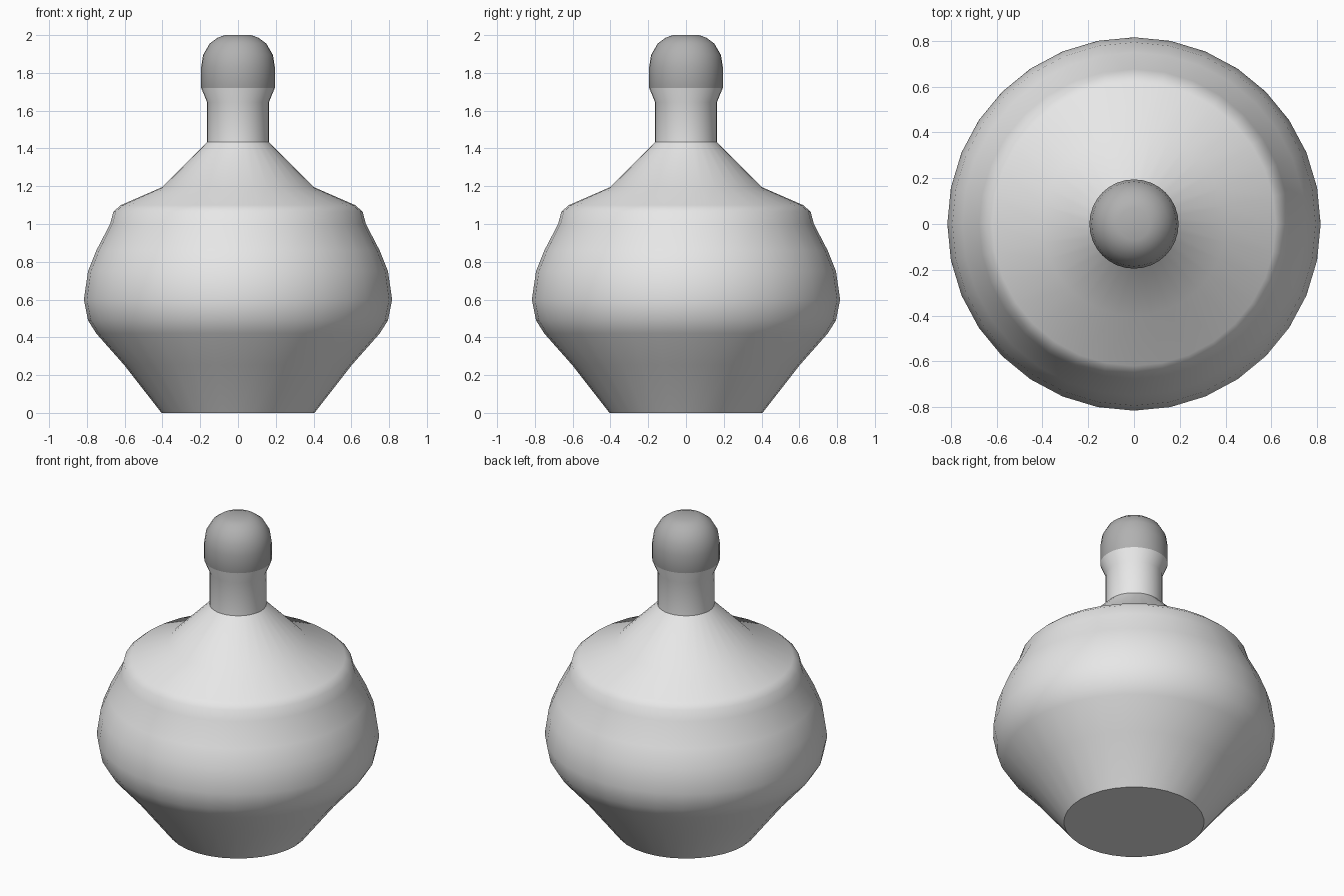
import bpy
import bmesh
from math import cos, sin, radians, tau

if "Cube" in bpy.data.objects:
    bpy.data.objects.remove(bpy.data.objects["Cube"])

SIDES = 32
CAP_START = 1.72


def make_material(name, grey):
    mat = bpy.data.materials.new(name)
    mat.use_nodes = True
    colour = (grey, grey, grey, 1)
    mat.diffuse_color = colour
    mat.node_tree.nodes["Principled BSDF"].inputs["Base Color"].default_value = colour
    return mat


# Radius and height pairs for each part of the outline, bottom to top
belly = [(0.405, 0), (0.603, 0.254), (0.75, 0.42), (0.794, 0.49), (0.816, 0.6),
         (0.794, 0.75), (0.75, 0.86), (0.677, 1.0), (0.66, 1.065), (0.62, 1.1)]
shoulder = [(0.402, 1.195), (0.164, 1.434)]
neck = [(0.164, 1.645), (0.195, CAP_START)]
stopper = [(0.195, 1.83), (0.185, 1.895), (0.15, 1.955), (0.11, 1.985), (0.07, 2.0)]


def lathe(name, profile, materials):
    bm = bmesh.new()
    rings = [[bm.verts.new((r * cos(tau * i / SIDES), r * sin(tau * i / SIDES), z))
              for i in range(SIDES)] for r, z in profile]
    for low, high in zip(rings, rings[1:]):
        for i in range(SIDES):
            j = (i + 1) % SIDES
            bm.faces.new((low[i], low[j], high[j], high[i]))
    # Flat base and flat top
    bm.faces.new(reversed(rings[0]))
    bm.faces.new(rings[-1])
    # The stopper is everything above the neck flare
    for face in bm.faces:
        face.material_index = int(face.calc_center_median().z > CAP_START)
    mesh = bpy.data.meshes.new(name)
    bm.to_mesh(mesh)
    bm.free()
    for mat in materials:
        mesh.materials.append(mat)
    obj = bpy.data.objects.new(name, mesh)
    bpy.context.collection.objects.link(obj)
    return obj


bottle = lathe("bottle", belly + shoulder + neck + stopper,
               [make_material("light grey", 0.8), make_material("mid grey", 0.44)])

# Smooth surface with crisp base and neck joint
bpy.ops.object.select_all(action="DESELECT")
bottle.select_set(True)
bpy.context.view_layer.objects.active = bottle
bpy.ops.object.shade_smooth_by_angle(angle=radians(40))
